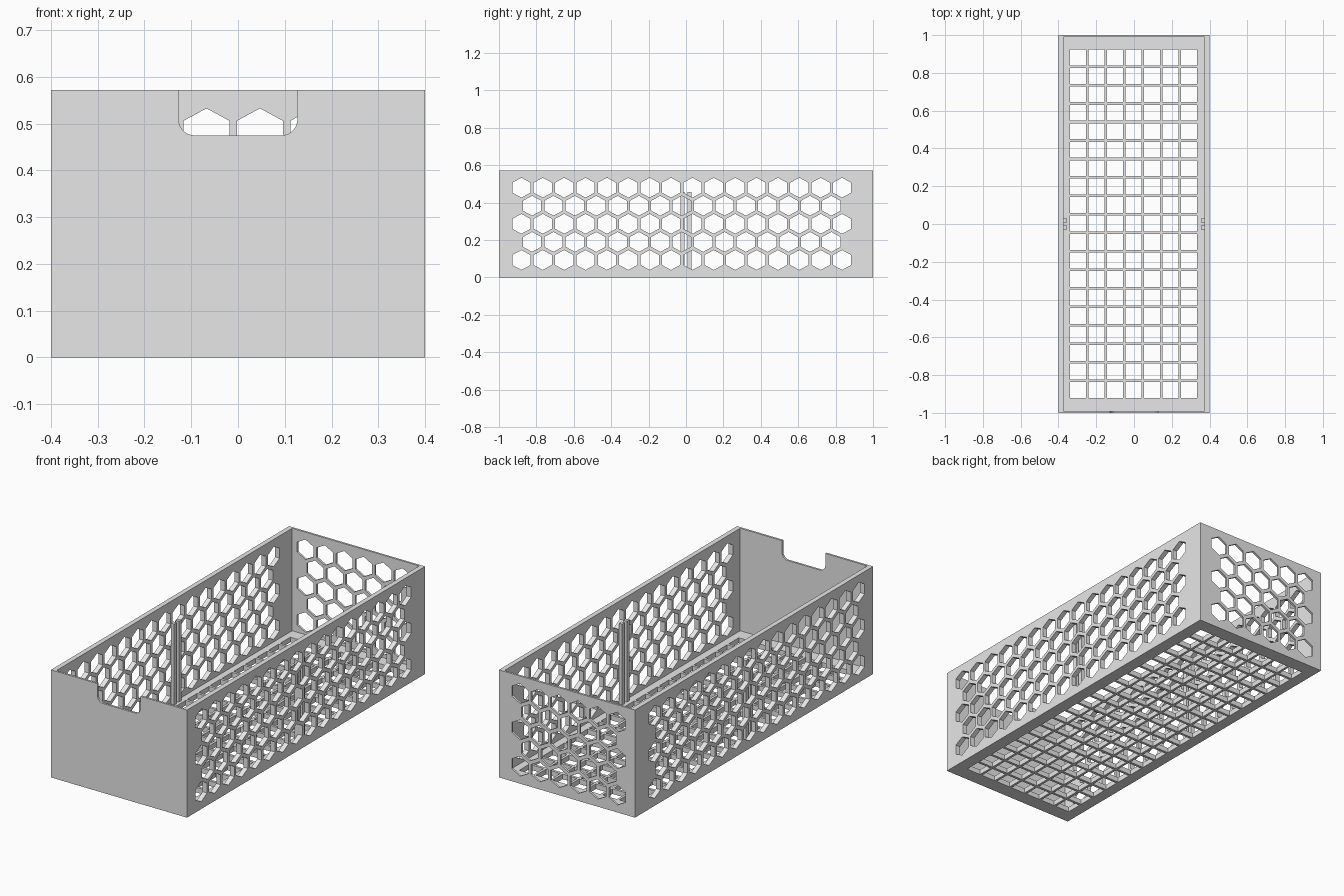
import bpy
import bmesh
import math
from mathutils import Vector

if "Cube" in bpy.data.objects:
    bpy.data.objects.remove(bpy.data.objects["Cube"], do_unlink=True)

WIDTH, LENGTH, HEIGHT = 0.8, 2.0, 0.572
SIDE, END, FLOOR = 0.026, 0.011, 0.027   # wall thicknesses
PITCH = 0.1143                           # honeycomb spacing

grey = bpy.data.materials.new("light_grey_plastic")
grey.use_nodes = True
grey.diffuse_color = (0.8, 0.8, 0.8, 1)
grey.node_tree.nodes["Principled BSDF"].inputs["Base Color"].default_value = grey.diffuse_color


def prism(bm, outline, axis, low, high):
    """Extrude a closed 2D outline along one axis."""
    def place(p, d):
        co = list(p)
        co.insert(axis, d)
        return bm.verts.new(Vector(co))
    a = [place(p, low) for p in outline]
    b = [place(p, high) for p in outline]
    bm.faces.new(a)
    bm.faces.new(b[::-1])
    n = len(outline)
    for i in range(n):
        j = (i + 1) % n
        bm.faces.new((a[j], a[i], b[i], b[j]))


def rect(x0, x1, y0, y1):
    return [(x0, y0), (x1, y0), (x1, y1), (x0, y1)]


def honeycomb(start, count):
    """Pointy-topped hexagons in five staggered rows."""
    cells = []
    for row in range(5):
        odd = row % 2
        for i in range(count - odd):
            u = start + PITCH * (i + odd / 2)
            v = 0.093 + 0.0967 * row
            cells.append([(u + 0.0565 * math.sin(k * math.pi / 3),
                           v + 0.053 * math.cos(k * math.pi / 3)) for k in range(6)])
    return cells


def make(name, outlines, axis, low, high):
    bm = bmesh.new()
    for outline in outlines:
        prism(bm, outline, axis, low, high)
    bmesh.ops.recalc_face_normals(bm, faces=bm.faces)
    mesh = bpy.data.meshes.new(name)
    bm.to_mesh(mesh)
    bm.free()
    mesh.materials.append(grey)
    obj = bpy.data.objects.new(name, mesh)
    bpy.context.collection.objects.link(obj)
    return obj


# Solid block for the bin
w, l = WIDTH / 2, LENGTH / 2
body = make("bin_body", [rect(-w, w, -l, l)], 2, 0, HEIGHT)

# Open cavity, honeycomb in the sides and back, grid in the floor
cavity = make("cavity_cutter", [rect(-w + SIDE, w - SIDE, -l + END, l - END)], 2, FLOOR, 1)
side_holes = make("side_hole_cutter", honeycomb(-0.88, 16), 0, -0.6, 0.6)
back_holes = make("back_hole_cutter", honeycomb(-0.296, 6), 1, 0.95, 1.1)
grid = []
for i in range(7):
    for j in range(19):
        x, y = -0.003 + 0.098 * (i - 3), 0.002 + 0.0978 * (j - 9)
        grid.append(rect(x - 0.0425, x + 0.0425, y - 0.042, y + 0.042))
floor_holes = make("floor_hole_cutter", grid, 2, -0.1, 0.1)

# Finger notch with rounded lower corners in the front
R, HALF, BASE = 0.034, 0.127, 0.475
notch = [(HALF, 0.7), (-HALF, 0.7)]
for cx, first in ((-HALF + R, math.pi), (HALF - R, 1.5 * math.pi)):
    for k in range(9):
        t = first + k * math.pi / 16
        notch.append((cx + R * math.cos(t), BASE + R + R * math.sin(t)))
notch_cutter = make("notch_cutter", [notch], 1, -1.1, -0.95)

cutters = [cavity, side_holes, back_holes, floor_holes, notch_cutter]
for cutter in cutters:
    cutter.hide_render = True
    mod = body.modifiers.new(cutter.name, "BOOLEAN")
    mod.operation = "DIFFERENCE"
    mod.solver = "EXACT"
    mod.object = cutter

# Bake the cuts and discard the cutters
bpy.context.view_layer.update()
depsgraph = bpy.context.evaluated_depsgraph_get()
result = bpy.data.meshes.new_from_object(body.evaluated_get(depsgraph))
body.modifiers.clear()
body.data = result
for cutter in cutters:
    bpy.data.objects.remove(cutter, do_unlink=True)

# Paired ribs that form a divider slot on each side wall
for side, name in ((1, "left"), (-1, "right")):
    xs = sorted((side * (w - SIDE), side * (w - 0.046)))
    ribs = [rect(*xs, 0.009, 0.03), rect(*xs, -0.03, -0.009)]
    make(name + "_divider_ribs", ribs, 2, FLOOR, 0.457)
